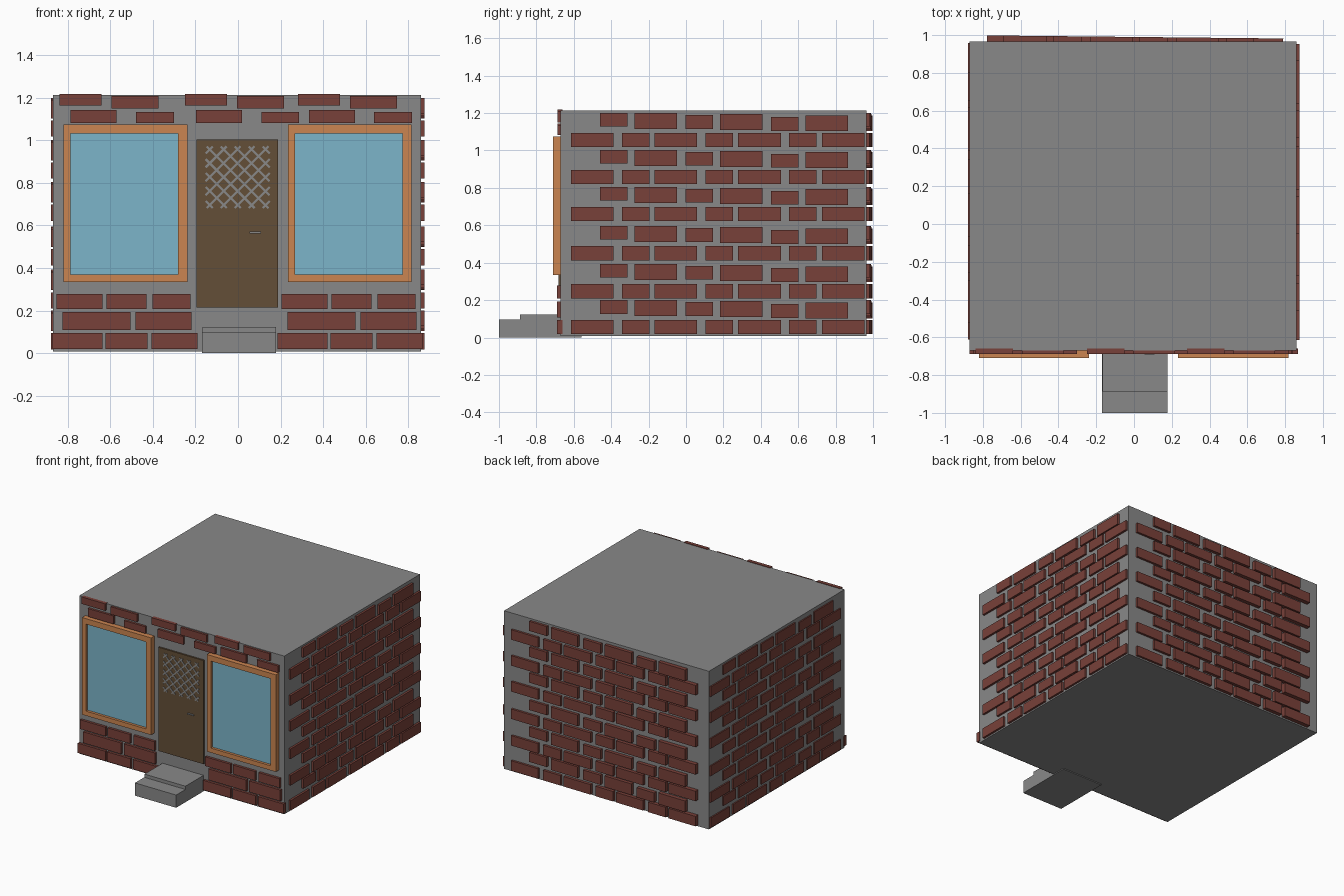
import bpy, bmesh, math
from mathutils import Matrix, Vector

if "Cube" in bpy.data.objects:
    bpy.data.objects.remove(bpy.data.objects["Cube"])


def material(name, rgb):
    m = bpy.data.materials.new(name)
    m.diffuse_color = (*rgb, 1)
    m.use_nodes = True
    m.node_tree.nodes["Principled BSDF"].inputs["Base Color"].default_value = m.diffuse_color
    return m


GREY = material("grey concrete", (0.25, 0.25, 0.25))
BRICK = material("red brick", (0.19, 0.052, 0.041))
ORANGE = material("orange wood", (0.60, 0.235, 0.082))
GLASS = material("blue glass", (0.20, 0.46, 0.59))
BROWN = material("brown door", (0.127, 0.077, 0.039))


def build(name, boxes, mat, transform=Matrix()):
    """One object out of boxes given as (x0, x1, y0, y1, z0, z1[, tilt about y])."""
    bm = bmesh.new()
    for b in boxes:
        x0, x1, y0, y1, z0, z1 = b[:6]
        tilt = b[6] if len(b) > 6 else 0
        mid = Vector(((x0 + x1) / 2, (y0 + y1) / 2, (z0 + z1) / 2))
        m = (Matrix.Translation(mid) @ Matrix.Rotation(tilt, 4, 'Y')
             @ Matrix.Diagonal((x1 - x0, y1 - y0, z1 - z0, 1)))
        bmesh.ops.create_cube(bm, size=1, matrix=transform @ m)
    me = bpy.data.meshes.new(name)
    bm.to_mesh(me)
    bm.free()
    me.materials.append(mat)
    ob = bpy.data.objects.new(name, me)
    bpy.context.collection.objects.link(ob)
    return ob


# Main block and entrance steps
build("house_body", [(-0.87, 0.86, -0.67, 0.966, 0.007, 1.214)], GREY)
build("lower_step", [(-0.17, 0.178, -1.0, -0.56, 0, 0.097)], GREY)
build("upper_step", [(-0.168, 0.178, -0.888, -0.65, 0.09, 0.122)], GREY)

# Front bricks: a repeating group above the windows, a repeated group below
front = []
for dx in (0, 0.59, 1.12):
    for x0, x1, z0, z1 in ((-0.839, -0.641, 1.165, 1.218), (-0.594, -0.373, 1.151, 1.209),
                           (-0.787, -0.571, 1.082, 1.144), (-0.48, -0.302, 1.082, 1.134)):
        front.append((x0 + dx, x1 + dx, -0.687, -0.66, z0, z1))
lower_rows = (
    (0.208, 0.278, ((-0.853, -0.637), (-0.618, -0.43), (-0.401, -0.223))),
    (0.108, 0.193, ((-0.825, -0.505), (-0.481, -0.218))),
    (0.02, 0.094, ((-0.872, -0.637), (-0.623, -0.425), (-0.406, -0.19))),
)
for dx in (0, 1.057):
    for z0, z1, spans in lower_rows:
        for x0, x1 in spans:
            front.append((x0 + dx, x1 + dx, -0.689, -0.66, z0, z1))
build("front_bricks", front, BRICK)

# Brick panel for plain walls: u runs left to right, outer face at y = -depth
SHORT, LONG = 0.148, 0.228


def brick_panel(depth):
    boxes = []
    for top in (1.20, 1.003, 0.805, 0.596, 0.393, 0.20):      # inset rows
        for i in range(3):
            u = 0.155 + i * 0.457
            sag = -0.011 * i
            boxes.append((u, u + SHORT, -depth, 0.02, top - 0.073 + sag, top + sag))
            u += 0.184
            sag = -0.006 * i
            boxes.append((u, u + LONG, -depth, 0.02, top - 0.085 + sag, top + sag))
    for top in (1.094, 0.896, 0.698, 0.489, 0.286, 0.094):    # full rows
        for i in range(4):
            u = i * 0.447
            boxes.append((u, u + LONG, -depth, 0.02, top - 0.076, top))
            if i < 3:
                u += 0.272
                boxes.append((u, u + SHORT, -depth, 0.02, top - 0.076, top))
    return boxes


def wall(x, y, angle):
    return Matrix.Translation((x, y, 0)) @ Matrix.Rotation(math.radians(angle), 4, 'Z')


build("right_bricks", brick_panel(0.016), BRICK, wall(0.86, -0.615, 90))
build("back_bricks", brick_panel(0.016), BRICK, wall(0.79, 0.966, 179.4))
build("left_bricks", brick_panel(0.010), BRICK, wall(-0.87, 0.957, 270))

# Windows: wooden frame around a slightly recessed pane
for side, dx in (("left", 0), ("right", 1.054)):
    x0, x1, z0, z1 = -0.82 + dx, -0.237 + dx, 0.334, 1.075
    g0, g1, h0, h1 = -0.787 + dx, -0.281 + dx, 0.369, 1.033
    y0, y1 = -0.71, -0.66
    build(side + "_window_frame", [(x0, g0, y0, y1, z0, z1), (g1, x1, y0, y1, z0, z1),
                                   (g0, g1, y0, y1, z0, h0), (g0, g1, y0, y1, h1, z1)], ORANGE)
    build(side + "_window_pane", [(g0, g1, -0.69, -0.66, h0, h1)], GLASS)

# Door with a diagonal lattice and a small handle
build("door", [(-0.194, 0.187, -0.683, -0.66, 0.214, 1.005)], BROWN)
X0, X1, Z0, Z1 = -0.152, 0.149, 0.682, 0.972
bars = []
for sign in (1, -1):
    for k in range(9):
        c = (k + 0.5) / 9 * (X1 - X0 + Z1 - Z0)
        # clip the diagonal (x - X0) + (z - Z0) = c to the opening
        a = max(0, c - (Z1 - Z0))
        b = min(X1 - X0, c)
        mx, mz = (a + b) / 2, c - (a + b) / 2
        x = X0 + mx if sign > 0 else X1 - mx
        z, half = Z0 + mz, (b - a) * math.sqrt(2) / 2
        bars.append((x - half, x + half, -0.687, -0.68, z - 0.005, z + 0.005, sign * math.pi / 4))
build("door_lattice", bars, GREY)
build("door_handle", [(0.055, 0.108, -0.692, -0.68, 0.563, 0.572)], GREY)
